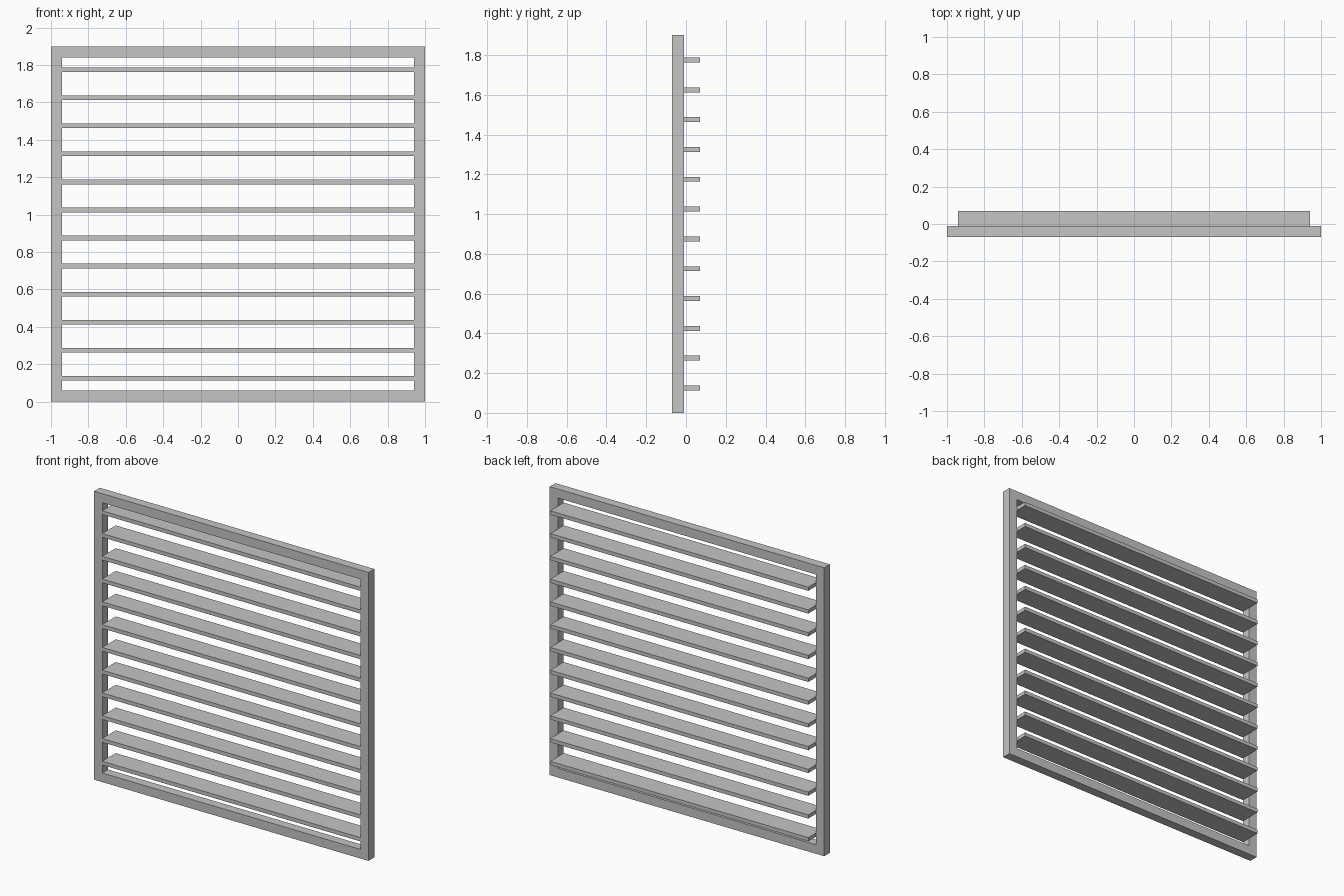
import bpy

# Remove the default cube
default = bpy.data.objects.get("Cube")
if default:
    bpy.data.objects.remove(default, do_unlink=True)

WIDTH, HEIGHT, BORDER = 2.0, 1.9, 0.06
FRONT, FRAME_DEPTH, SLAT_DEPTH = -0.07, 0.06, 0.14
SLATS, PITCH, THICK = 12, 0.15, 0.025

# Plain grey metal
grey = bpy.data.materials.new("grey metal")
grey.use_nodes = True
colour = (0.56, 0.56, 0.56, 1)
grey.diffuse_color = colour
grey.node_tree.nodes["Principled BSDF"].inputs["Base Color"].default_value = colour


def extrude_faces(name, verts, faces, depth):
    """Flat faces at the front, thickened backwards along +y."""
    mesh = bpy.data.meshes.new(name)
    mesh.from_pydata(verts, [], faces)
    mesh.materials.append(grey)
    obj = bpy.data.objects.new(name, mesh)
    bpy.context.collection.objects.link(obj)
    solid = obj.modifiers.new("thickness", "SOLIDIFY")
    solid.thickness = depth
    solid.offset = -1


def rectangle(half, low, high):
    return [(-half, FRONT, low), (half, FRONT, low),
            (half, FRONT, high), (-half, FRONT, high)]


# Mitred rectangular frame
outer = rectangle(WIDTH / 2, 0, HEIGHT)
inner = rectangle(WIDTH / 2 - BORDER, BORDER, HEIGHT - BORDER)
sides = [(i, (i + 1) % 4, (i + 1) % 4 + 4, i + 4) for i in range(4)]
extrude_faces("frame", outer + inner, sides, FRAME_DEPTH)

# Horizontal slats, flush with the frame front and projecting behind it
first = HEIGHT / 2 - PITCH * (SLATS - 1) / 2
for i in range(SLATS):
    z = first + i * PITCH
    verts = rectangle(WIDTH / 2 - BORDER, z - THICK / 2, z + THICK / 2)
    extrude_faces(f"slat_{i + 1}", verts, [(0, 1, 2, 3)], SLAT_DEPTH)
